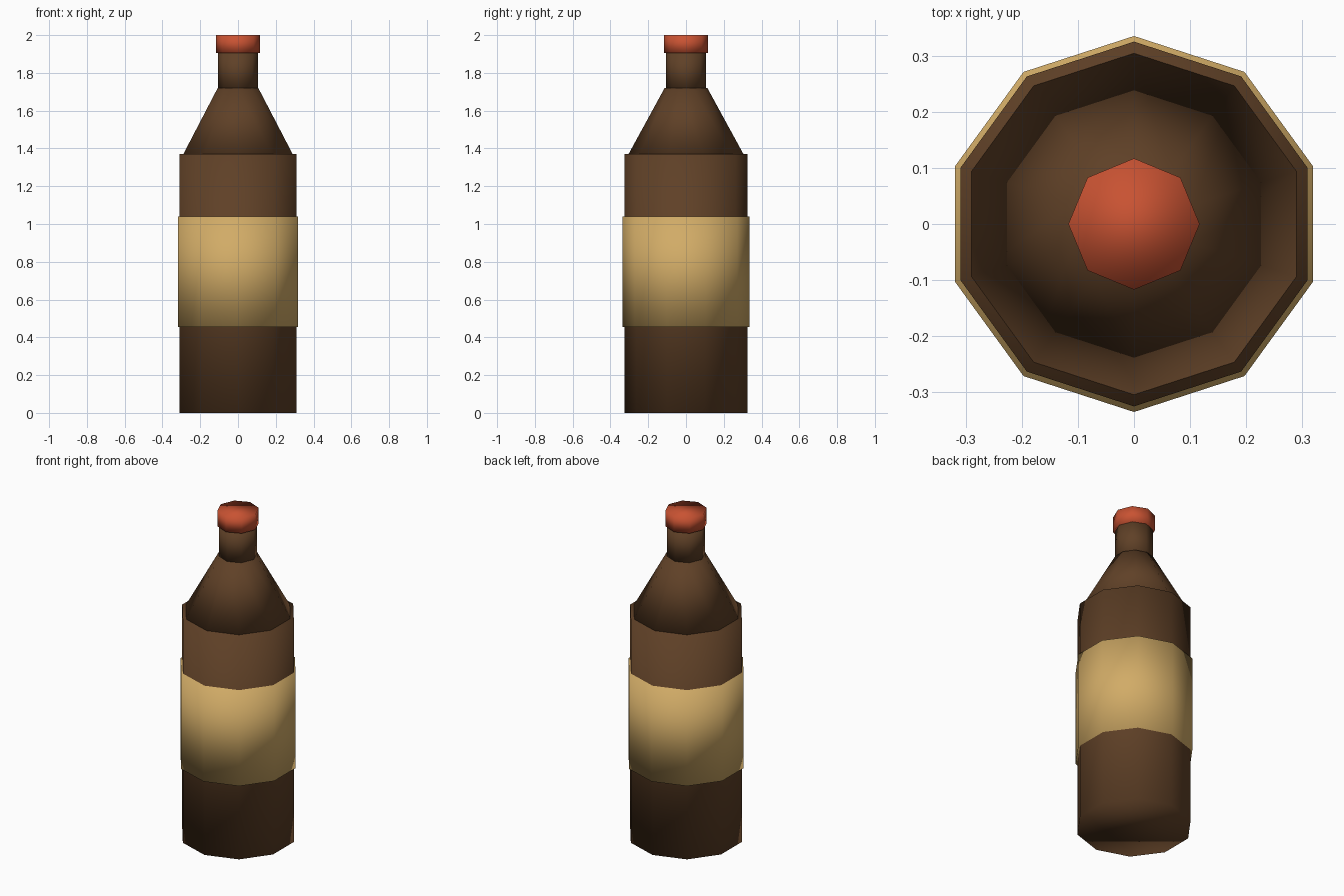
import bpy
import math

# Remove only the default cube
cube = bpy.data.objects.get("Cube")
if cube:
    bpy.data.objects.remove(cube, do_unlink=True)


def make_material(name, rgb):
    color = (*rgb, 1.0)
    mat = bpy.data.materials.new(name)
    mat.use_nodes = True
    mat.diffuse_color = color
    bsdf = next(n for n in mat.node_tree.nodes if n.type == "BSDF_PRINCIPLED")
    bsdf.inputs["Base Color"].default_value = color
    bsdf.inputs["Roughness"].default_value = 0.6
    return mat


def add_section(name, sides, bottom, top, r_bottom, r_top, mat):
    """A smooth-shaded capped frustum with one corner pointing along +y."""
    bpy.ops.mesh.primitive_cone_add(
        vertices=sides, radius1=r_bottom, radius2=r_top, depth=top - bottom,
        end_fill_type="NGON", location=(0, 0, (bottom + top) / 2))
    obj = bpy.context.object
    obj.name = name
    obj.data.name = name
    obj.data.materials.append(mat)
    bpy.ops.object.shade_smooth()
    # Turn the first corner exactly onto the y axis
    first = obj.data.vertices[0].co
    obj.rotation_euler.z = math.pi / 2 - math.atan2(first.y, first.x)
    return obj


brown_glass = make_material("brown glass", (0.115, 0.052, 0.020))
tan_paper = make_material("tan paper", (0.64, 0.41, 0.135))
red_metal = make_material("red metal", (0.58, 0.085, 0.032))

# Bottle glass
add_section("body", 10, 0.0, 1.37, 0.325, 0.325, brown_glass)
add_section("shoulder", 10, 1.365, 1.72, 0.307, 0.113, brown_glass)
add_section("neck", 8, 1.71, 1.91, 0.107, 0.107, brown_glass)

# Wraparound label and bottle cap
add_section("label", 10, 0.455, 1.04, 0.335, 0.335, tan_paper)
add_section("cap", 8, 1.905, 2.0, 0.117, 0.117, red_metal)
